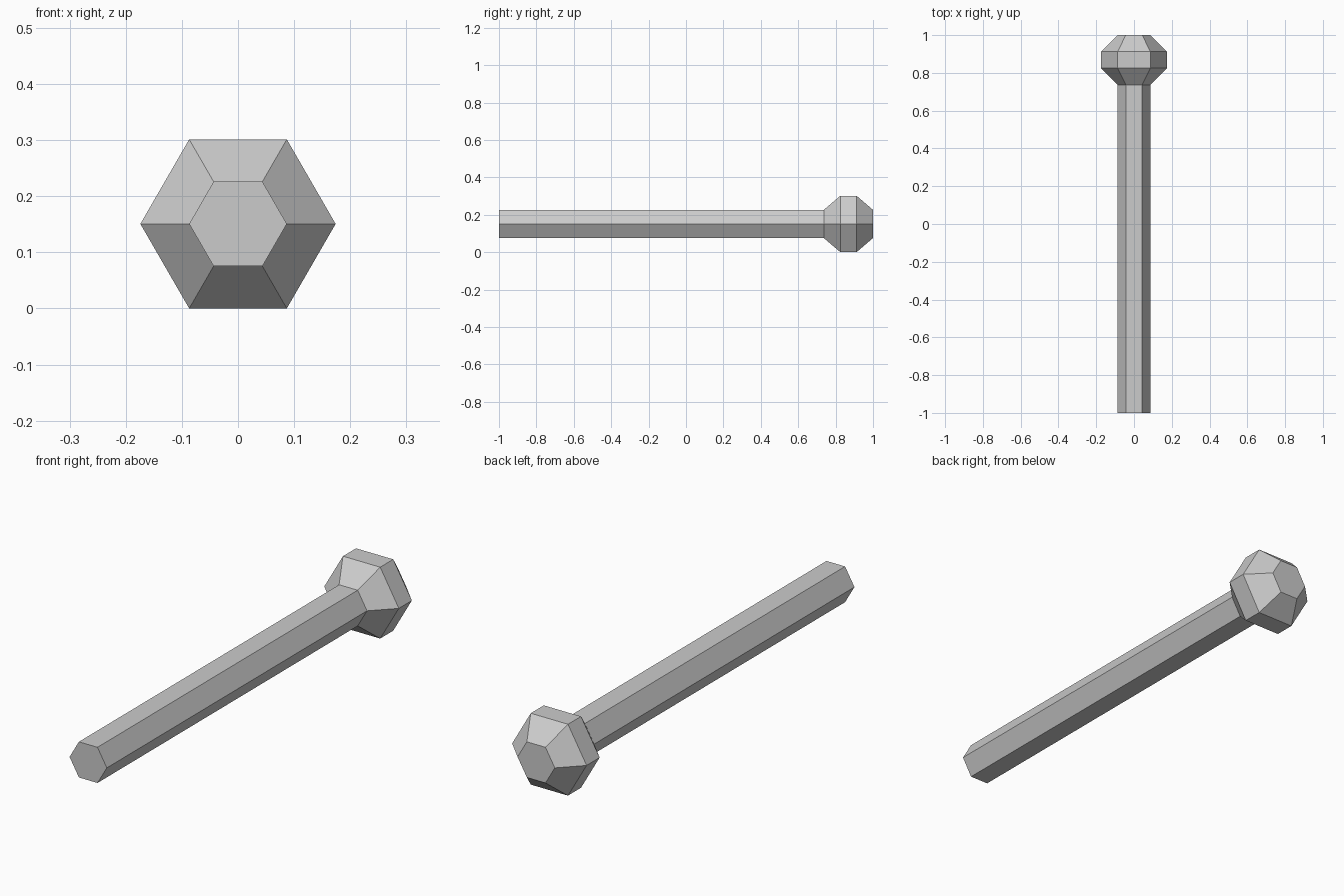
import bpy
import bmesh
from math import cos, sin, pi

if "Cube" in bpy.data.objects:
    bpy.data.objects.remove(bpy.data.objects["Cube"])

SIDES = 6
R_HEAD = 0.174
R_SHAFT = 0.087
AXIS_Z = R_HEAD * cos(pi / 6)  # lower flat of the head rests on z = 0


def hex_loft(name, profile, cap_front=False, cap_back=False):
    """Loft hexagonal rings along y from (y, radius) pairs."""
    bm = bmesh.new()
    angles = [2 * pi * i / SIDES for i in range(SIDES)]
    rings = [[bm.verts.new((r * cos(a), y, AXIS_Z + r * sin(a))) for a in angles]
             for y, r in profile]
    for a, b in zip(rings, rings[1:]):
        for i in range(SIDES):
            j = (i + 1) % SIDES
            bm.faces.new((a[i], b[i], b[j], a[j]))
    if cap_front:
        bm.faces.new(rings[0])
    if cap_back:
        bm.faces.new(rings[-1][::-1])
    mesh = bpy.data.meshes.new(name)
    bm.to_mesh(mesh)
    bm.free()
    obj = bpy.data.objects.new(name, mesh)
    bpy.context.collection.objects.link(obj)
    return obj


# Long hexagonal shaft, open where it meets the head
hex_loft("shaft", [(-1, R_SHAFT), (0.737, R_SHAFT)], cap_front=True)

# Faceted head: flare, short straight band, taper to the end face
hex_loft("head", [(0.737, R_SHAFT), (0.825, R_HEAD), (0.912, R_HEAD), (1, R_SHAFT)],
         cap_back=True)
